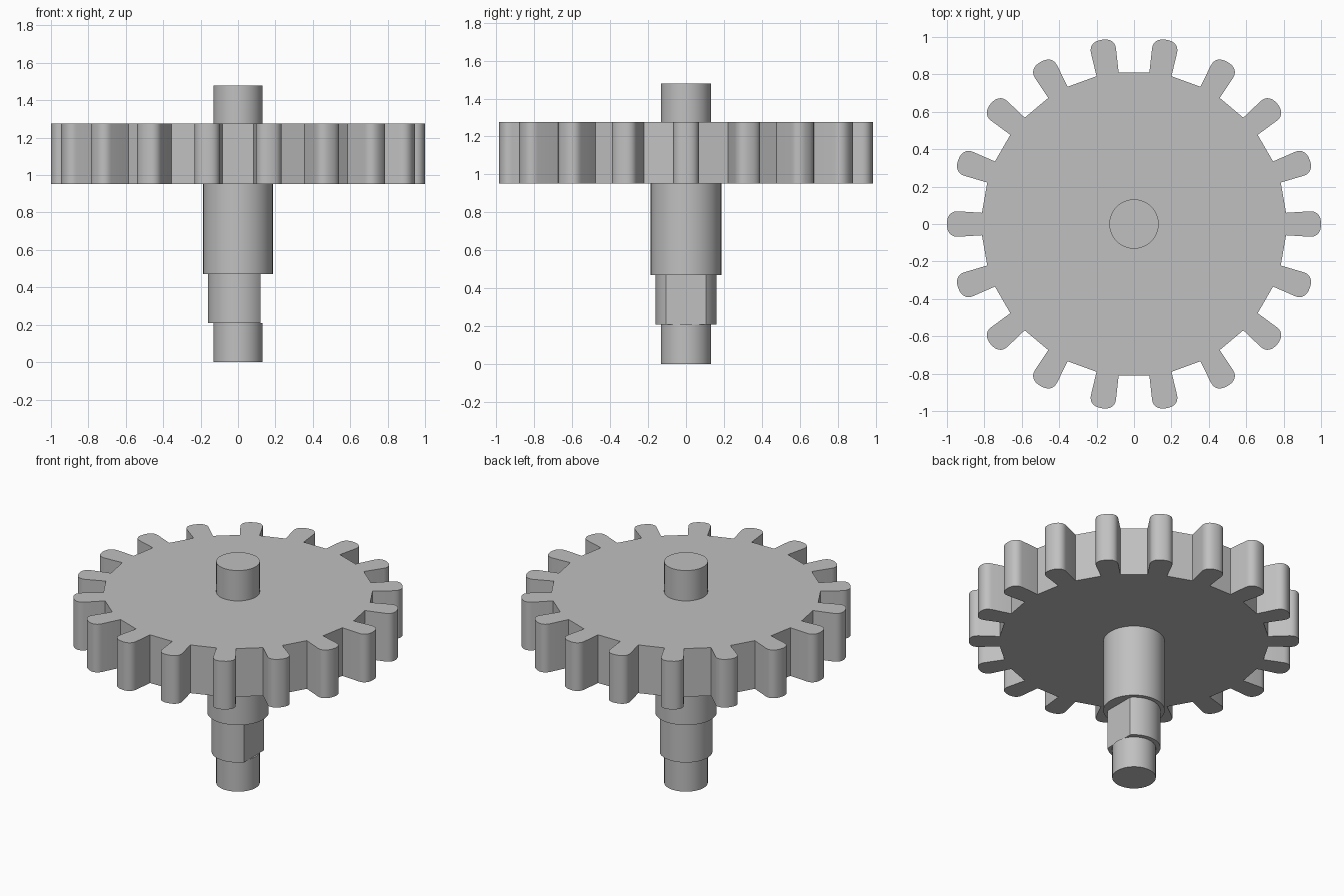
import bpy, bmesh, math
from mathutils import Matrix, Vector

cube = bpy.data.objects.get("Cube")
if cube:
    bpy.data.objects.remove(cube, do_unlink=True)

TEETH = 18
GREY = (0.53, 0.53, 0.53, 1)

metal = bpy.data.materials.new("grey metal")
metal.use_nodes = True
metal.diffuse_color = GREY
metal.node_tree.nodes["Principled BSDF"].inputs["Base Color"].default_value = GREY


def prism(name, outline, bottom, top):
    """Extrude a closed outline upward and smooth its curved sides."""
    bm = bmesh.new()
    face = bm.faces.new([bm.verts.new((p[0], p[1], bottom)) for p in outline])
    up = bmesh.ops.extrude_face_region(bm, geom=[face], use_keep_orig=True)
    bmesh.ops.translate(bm, vec=(0, 0, top - bottom),
                        verts=[v for v in up["geom"] if isinstance(v, bmesh.types.BMVert)])
    bmesh.ops.recalc_face_normals(bm, faces=bm.faces)
    mesh = bpy.data.meshes.new(name)
    bm.to_mesh(mesh)
    bm.free()
    mesh.materials.append(metal)
    obj = bpy.data.objects.new(name, mesh)
    bpy.context.collection.objects.link(obj)
    bpy.ops.object.select_all(action="DESELECT")
    obj.select_set(True)
    bpy.context.view_layer.objects.active = obj
    bpy.ops.object.shade_smooth_by_angle(angle=math.radians(30))
    return obj


def arc(radius, start=0.0, steps=64):
    """Circle, or a circle cut by a flat when start is above zero."""
    sweep = 2 * (math.pi - start)
    count = steps + 1 if start else steps
    return [(radius * math.cos(start + sweep * i / steps),
             radius * math.sin(start + sweep * i / steps)) for i in range(count)]


# Tooth: narrow root, slightly flared sides and a blunt rounded tip
tooth = [Vector((0.813, -0.06))]
for i in range(17):
    a = -math.pi / 2 + math.pi * i / 16
    c, s = max(math.cos(a), 0), math.sin(a)
    tooth.append(Vector((0.942 + 0.058 * c ** 0.85,
                         0.068 * math.copysign(abs(s) ** 0.85, s))))
tooth.append(Vector((0.813, 0.06)))

# Gear wheel: tooth repeated around the axis, straight root between teeth
wheel = []
for k in range(TEETH):
    turn = Matrix.Rotation(math.tau * k / TEETH, 2)
    wheel += [turn @ p for p in tooth]
prism("gear_wheel", wheel, 0.953, 1.275)

# Stepped shaft
prism("upper_shaft", arc(0.132), 1.275, 1.478)
prism("hub_collar", arc(0.186), 0.47, 0.953)
prism("flatted_shaft", arc(0.16, math.acos(0.12 / 0.16)), 0.208, 0.47)
prism("lower_shaft", arc(0.132), 0.0, 0.208)
